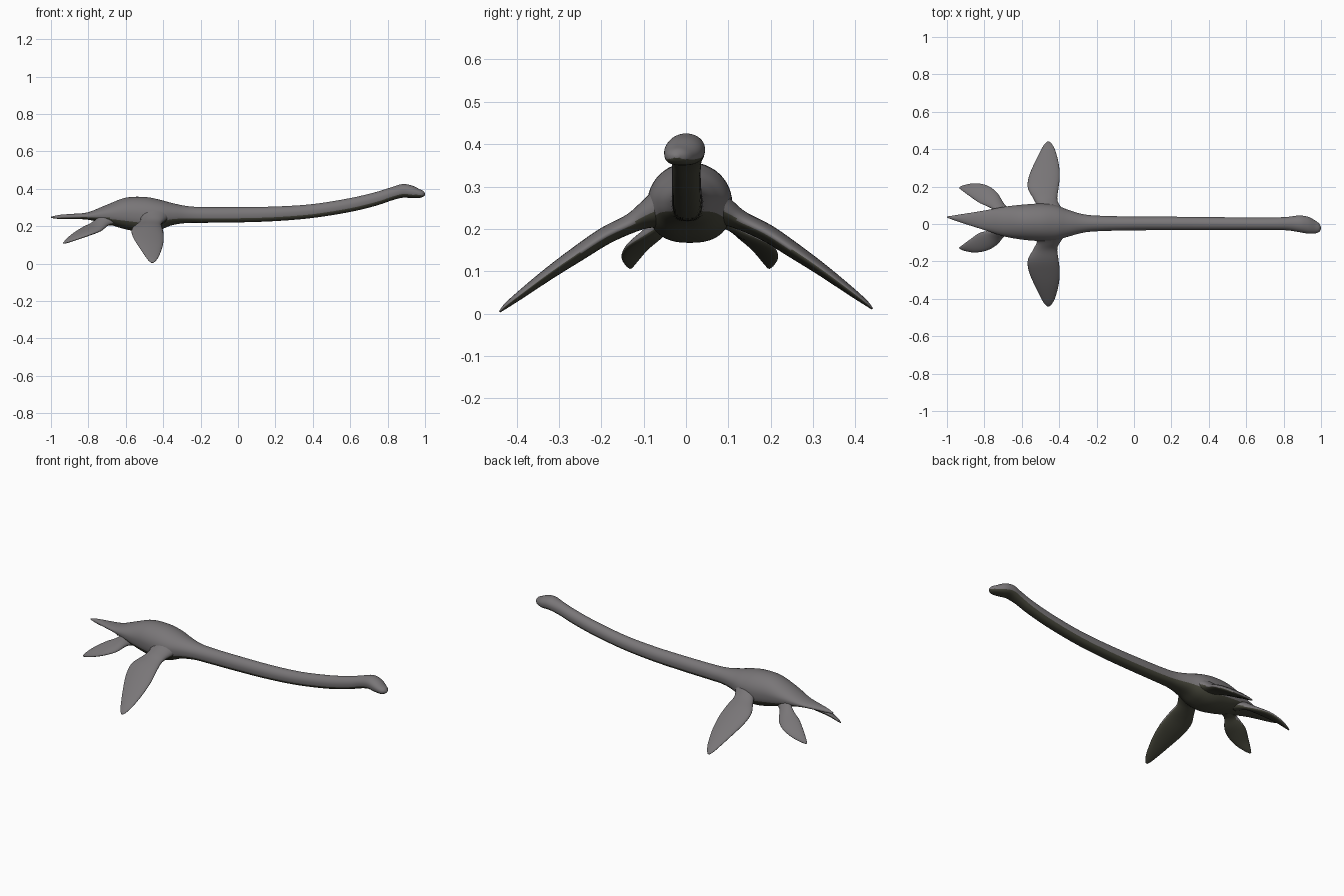
import bpy
import bmesh
from math import cos, sin, tau
from mathutils import Vector

cube = bpy.data.objects.get("Cube")
if cube:
    bpy.data.objects.remove(cube, do_unlink=True)


def make_material(name, colour):
    mat = bpy.data.materials.new(name)
    mat.use_nodes = True
    mat.diffuse_color = colour
    bsdf = mat.node_tree.nodes["Principled BSDF"]
    bsdf.inputs["Base Color"].default_value = colour
    bsdf.inputs["Roughness"].default_value = 0.8
    return mat


# Grey back and dark olive underside
skin = make_material("grey back", (0.19, 0.18, 0.186, 1))
belly = make_material("dark olive underside", (0.06, 0.06, 0.042, 1))


def smooth_rows(rows, steps):
    """Fill in a Catmull-Rom curve through rows of numbers."""
    rows = [Vector(r) for r in rows]
    padded = [rows[0]] + rows + [rows[-1]]
    result = []
    for a, b, c, d in zip(padded, padded[1:], padded[2:], padded[3:]):
        for i in range(steps):
            t = i / steps
            result.append(0.5 * (2 * b + (c - a) * t
                                 + (2 * a - 5 * b + 4 * c - d) * t ** 2
                                 + (3 * b - a - 3 * c + d) * t ** 3))
    return result + [rows[-1]]


def loft(name, sections, sides, flatten=1):
    """Skin oval sections; flatten below 1 squares off their lower half."""
    bm = bmesh.new()
    rings = []
    for centre, u, v in sections:
        ring = []
        for i in range(sides):
            c, s = cos(tau * i / sides), sin(tau * i / sides)
            if s < 0:
                c = abs(c) ** flatten * (1 if c > 0 else -1)
                s = -abs(s) ** flatten
            ring.append(bm.verts.new(centre + u * c + v * s))
        rings.append(ring)
    for low, high in zip(rings, rings[1:]):
        for i in range(sides):
            j = (i + 1) % sides
            bm.faces.new((low[i], low[j], high[j], high[i]))
    bm.faces.new(rings[0])
    bm.faces.new(rings[-1])
    bmesh.ops.recalc_face_normals(bm, faces=bm.faces)
    bm.normal_update()
    # Faces that look downwards take the underside colour
    for face in bm.faces:
        face.smooth = True
        face.material_index = 1 if face.normal.z < -0.35 else 0
    mesh = bpy.data.meshes.new(name)
    bm.to_mesh(mesh)
    bm.free()
    mesh.materials.append(skin)
    mesh.materials.append(belly)
    obj = bpy.data.objects.new(name, mesh)
    bpy.context.collection.objects.link(obj)


def flipper(name, rows):
    """Loft a blade from rows of leading point, trailing point, half thickness."""
    rows = smooth_rows(rows, 5)
    lead = [Vector(r[:3]) for r in rows]
    trail = [Vector(r[3:6]) for r in rows]
    mid = [(a + b) / 2 for a, b in zip(lead, trail)]
    sections = []
    for i, row in enumerate(rows):
        span = mid[min(i + 1, len(mid) - 1)] - mid[max(i - 1, 0)]
        chord = (lead[i] - trail[i]) / 2
        normal = chord.cross(span).normalized()
        sections.append((mid[i], chord, normal * row[6]))
    loft(name, sections, 28)


# Body, tail, neck and head: x, y centre, bottom, top, half width
spine = [
    (-1, .037, .244, .25, .003), (-.95, .032, .238, .261, .016),
    (-.88, .026, .238, .266, .033), (-.8, .02, .234, .275, .052),
    (-.7, .013, .212, .315, .078), (-.6, .01, .183, .352, .093),
    (-.5, .009, .167, .356, .1), (-.42, .007, .18, .342, .094),
    (-.35, .004, .206, .323, .071), (-.27, .003, .217, .307, .049),
    (-.18, .003, .218, .302, .041), (0, .003, .22, .302, .037),
    (.2, .003, .227, .305, .036), (.4, .002, .244, .318, .035),
    (.6, .001, .276, .35, .034), (.74, .001, .31, .383, .034),
    (.82, .002, .337, .408, .036), (.88, .001, .352, .425, .044),
    (.93, -.006, .35, .417, .045), (.97, -.016, .351, .398, .034),
    (.99, -.02, .357, .388, .022), (1, -.022, .367, .376, .006),
]
sections = []
for x, y, bottom, top, width in smooth_rows(spine, 6):
    sections.append((Vector((x, y, (bottom + top) / 2)),
                     Vector((0, width, 0)),
                     Vector((0, 0, (top - bottom) / 2))))
loft("body_neck_and_head", sections, 48, flatten=.8)

# Front flippers: reach, trailing x, leading x, height, half thickness
front = [
    (.05, -.55, -.36, .25, .055), (.09, -.52, -.39, .234, .034),
    (.13, -.535, -.41, .213, .023), (.19, -.567, -.404, .184, .021),
    (.25, -.563, -.397, .145, .019), (.32, -.535, -.402, .097, .015),
    (.39, -.5, -.42, .045, .01), (.425, -.48, -.437, .018, .006),
    (.44, -.464, -.452, .004, .002),
]
# Rear flippers: outer edge point, inner edge point, half thickness
rear = [
    (-.64, .06, .215, -.74, .03, .26, .03),
    (-.69, .1, .207, -.75, .075, .243, .02),
    (-.73, .165, .178, -.785, .095, .215, .017),
    (-.785, .206, .156, -.83, .115, .192, .015),
    (-.85, .217, .133, -.88, .15, .161, .012),
    (-.905, .208, .114, -.917, .177, .13, .008),
    (-.932, .198, .106, -.934, .19, .111, .002),
]
for side, label in ((1, "left"), (-1, "right")):
    # The left front flipper is raised slightly
    lift = .007 if side > 0 else 0
    rows = [(lead, side * y, z + lift, trail, side * y, z + lift, thick)
            for y, trail, lead, z, thick in front]
    flipper(f"front_{label}_flipper", rows)

    # The right rear flipper is held closer to the body
    rows = []
    for ox, oy, oz, ix, iy, iz, thick in rear:
        tuck = 0 if side > 0 else .065 * min(1, max(0, (-ox - .6) / .15))
        rows.append((ox, side * (oy - tuck), oz, ix, side * (iy - tuck), iz, thick))
    flipper(f"rear_{label}_flipper", rows)
